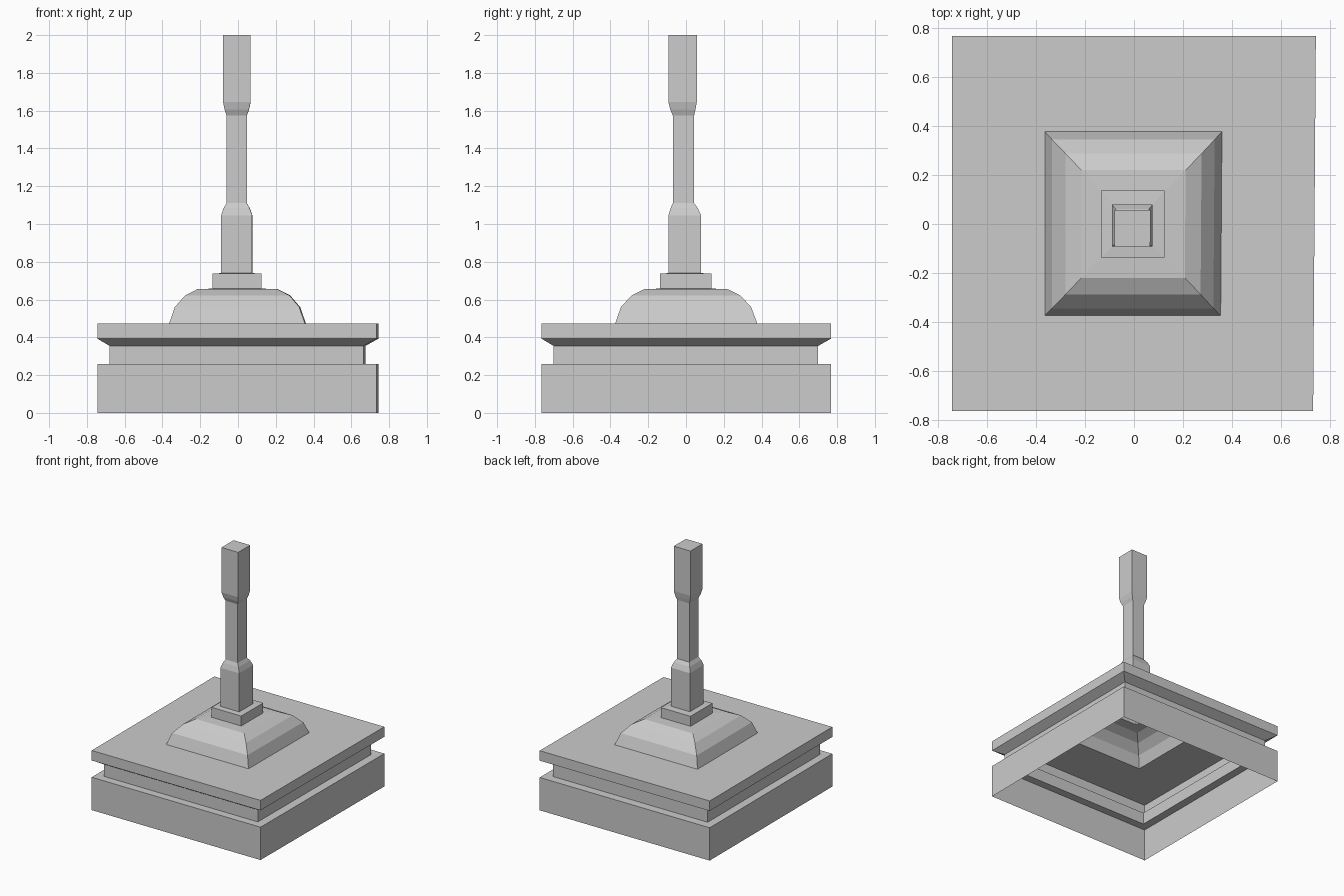
import bpy, bmesh

if "Cube" in bpy.data.objects:
    bpy.data.objects.remove(bpy.data.objects["Cube"])


def square_shell(name, rings, cap=False):
    """Loft four-sided rings (z, x0, x1, y0, y1) into an open shell."""
    bm = bmesh.new()
    loops = []
    for z, x0, x1, y0, y1 in rings:
        # the right side leans out slightly toward the back
        corners = ((x0, y0), (x1 * 0.99, y0), (x1 * 1.005, y1), (x0, y1))
        loops.append([bm.verts.new((x, y, z)) for x, y in corners])
    for a, b in zip(loops, loops[1:]):
        for i in range(4):
            j = (i + 1) % 4
            bm.faces.new((a[i], a[j], b[j], b[i]))
    if cap:
        bm.faces.new(loops[-1])
    mesh = bpy.data.meshes.new(name)
    bm.to_mesh(mesh)
    bm.free()
    obj = bpy.data.objects.new(name, mesh)
    bpy.context.collection.objects.link(obj)
    return obj


# Shared footprints: x0, x1, y0, y1
plinth = (-0.745, 0.74, -0.765, 0.768)
neck = (-0.68, 0.672, -0.702, 0.70)
dome_foot = (-0.365, 0.358, -0.375, 0.378)
dome_top = (-0.215, 0.21, -0.22, 0.22)
collar = (-0.135, 0.125, -0.137, 0.136)
shaft_low = (-0.09, 0.076, -0.093, 0.08)
shaft_waist = (-0.06, 0.047, -0.07, 0.043)
shaft_top = (-0.079, 0.067, -0.093, 0.057)

# Hollow stepped base, open underneath
square_shell("base", [
    (0.0, *plinth), (0.26, *plinth), (0.26, *neck), (0.355, *neck),
    (0.393, *plinth), (0.472, *plinth), (0.472, *dome_foot)])

# Rounded dome
square_shell("dome", [
    (0.472, *dome_foot), (0.56, -0.335, 0.328, -0.345, 0.345),
    (0.622, -0.28, 0.275, -0.288, 0.288), (0.655, *dome_top),
    (0.658, *collar)])

# Collar step
square_shell("collar", [
    (0.658, *collar), (0.737, *collar), (0.74, *shaft_low)])

# Shaft with a narrowed waist
square_shell("shaft", [
    (0.74, *shaft_low), (1.045, *shaft_low),
    (1.085, -0.076, 0.062, -0.081, 0.062), (1.11, *shaft_waist),
    (1.575, *shaft_waist), (1.605, -0.071, 0.058, -0.083, 0.05),
    (1.645, *shaft_top), (2.0, *shaft_top)], cap=True)
